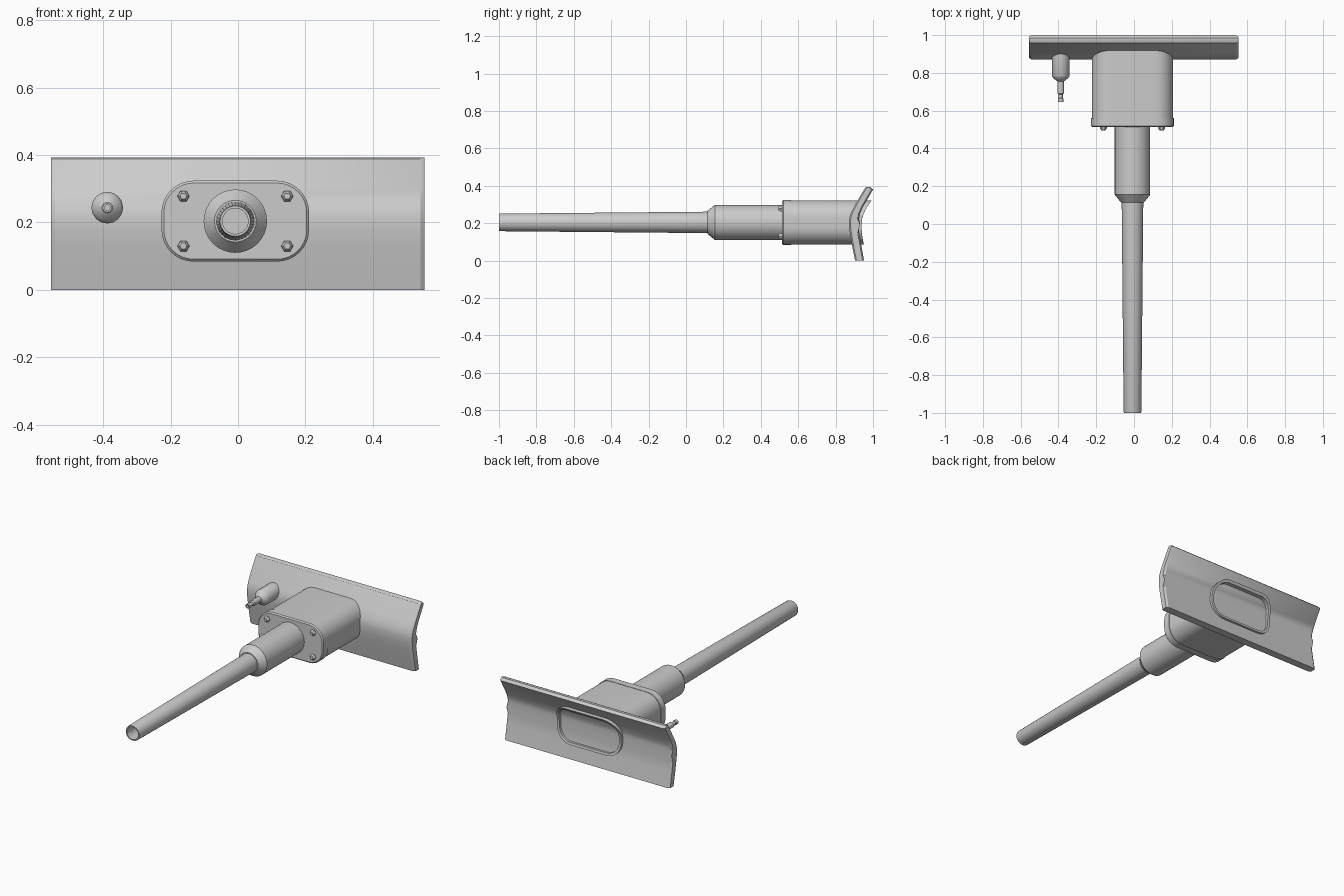
import bpy, bmesh, math

if "Cube" in bpy.data.objects:
    bpy.data.objects.remove(bpy.data.objects["Cube"])

grey = bpy.data.materials.new("plain grey")
grey.diffuse_color = (0.6, 0.6, 0.6, 1)
grey.use_nodes = True
grey.node_tree.nodes["Principled BSDF"].inputs["Base Color"].default_value = grey.diffuse_color

CX, CZ = -0.008, 0.204          # axis shared by housing and barrel


def finish(bm, name, angle=30):
    bmesh.ops.remove_doubles(bm, verts=bm.verts, dist=1e-5)
    bmesh.ops.recalc_face_normals(bm, faces=bm.faces)
    me = bpy.data.meshes.new(name)
    bm.to_mesh(me)
    bm.free()
    me.materials.append(grey)
    ob = bpy.data.objects.new(name, me)
    bpy.context.collection.objects.link(ob)
    bpy.ops.object.select_all(action='DESELECT')
    ob.select_set(True)
    bpy.context.view_layer.objects.active = ob
    bpy.ops.object.shade_smooth_by_angle(angle=math.radians(angle))
    return ob


def skin(bm, loops):
    """Join successive closed loops of equal length with quads."""
    rows = [[bm.verts.new(p) for p in loop] for loop in loops]
    for a, b in zip(rows, rows[1:]):
        n = len(a)
        for i in range(n):
            j = (i + 1) % n
            bm.faces.new((a[i], a[j], b[j], b[i]))
    return rows


def lathe(name, profile, x, z, sides=32):
    """Revolve (radius, y) points about an axis parallel to y."""
    bm = bmesh.new()
    angles = [2 * math.pi * i / sides for i in range(sides)]
    rows = skin(bm, [[(x + r * math.cos(a), y, z + r * math.sin(a)) for a in angles]
                     for r, y in profile])
    bm.faces.new(rows[0])
    bm.faces.new(rows[-1])
    return finish(bm, name)


def rounded(hw, hh, rad, seg=8):
    """Rounded rectangle outline in x and z around the main axis."""
    pts = []
    for k, (sx, sz) in enumerate([(1, 1), (-1, 1), (-1, -1), (1, -1)]):
        for i in range(seg + 1):
            a = math.pi / 2 * (k + i / seg)
            pts.append((CX + sx * (hw - rad) + rad * math.cos(a),
                        CZ + sz * (hh - rad) + rad * math.sin(a)))
    return pts


# Curved mounting plate: bent profile swept along x with chamfered ends
plate_profile = [
    (0.904, 0.0), (0.890, 0.07), (0.879, 0.13), (0.873, 0.17), (0.871, 0.21),
    (0.875, 0.235), (0.884, 0.26), (0.905, 0.30), (0.957, 0.388), (0.967, 0.393),
    (0.985, 0.393), (1.0, 0.380), (0.948, 0.29), (0.932, 0.255), (0.925, 0.225),
    (0.923, 0.19), (0.926, 0.15), (0.936, 0.09), (0.952, 0.0)]
my = sum(p[0] for p in plate_profile) / len(plate_profile)


def plate_loop(x, inset):
    out = []
    for y, z in plate_profile:
        # shift the two skins toward each other at the chamfered ends
        front = y < 0.925 + max(0, z - 0.25) * 0.35
        out.append((x, y + (inset if front else -inset), z))
    return out


bm = bmesh.new()
rows = skin(bm, [plate_loop(-0.555, 0.008), plate_loop(-0.543, 0),
                 plate_loop(0.541, 0), plate_loop(0.553, 0.008)])
bm.faces.new(rows[0])
bm.faces.new(rows[-1])
finish(bm, "mounting_plate")


# Housing: passes through the plate and ends in a raised curved rim
def rim_y(z):
    pts = [(0.08, 0.952), (0.13, 0.942), (0.19, 0.938), (0.23, 0.942),
           (0.27, 0.958), (0.33, 0.998)]
    for (z0, y0), (z1, y1) in zip(pts, pts[1:]):
        if z <= z1:
            return y0 + (y1 - y0) * (z - z0) / (z1 - z0)
    return pts[-1][1]


outer = rounded(0.215, 0.118, 0.093)
inner = rounded(0.200, 0.103, 0.080)
bm = bmesh.new()
rows = skin(bm, [[(x, 0.55, z) for x, z in outer],
                 [(x, rim_y(z), z) for x, z in outer],
                 [(x, rim_y(z), z) for x, z in inner],
                 [(x, 0.90, z) for x, z in inner]])
bm.faces.new(rows[0])
bm.faces.new(rows[-1])
finish(bm, "housing")

# Front cover with a small chamfer
edge = rounded(0.219, 0.120, 0.095)
face = rounded(0.212, 0.113, 0.088)
bm = bmesh.new()
rows = skin(bm, [[(x, 0.513, z) for x, z in face], [(x, 0.520, z) for x, z in edge],
                 [(x, 0.562, z) for x, z in edge]])
bm.faces.new(rows[0])
bm.faces.new(rows[-1])
finish(bm, "front_cover")

# Hexagonal cover bolts
for sx in (-1, 1):
    for sz in (-1, 1):
        lathe("cover_bolt", [(0.018, 0.52), (0.018, 0.506), (0.010, 0.494)],
              CX + sx * 0.154, CZ + sz * 0.074, 6)

# Collar and tapered hollow barrel
lathe("collar", [(0.094, 0.53), (0.094, 0.155), (0.062, 0.115), (0.05, 0.115)], CX, CZ)
lathe("barrel", [(0.058, 0.2), (0.047, -0.994), (0.045, -1.0), (0.038, -1.0), (0.038, -0.3)],
      CX, CZ)

# Small side nozzle
lathe("side_nozzle", [(0.047, 0.91), (0.047, 0.785), (0.040, 0.773), (0.020, 0.757),
                      (0.017, 0.755), (0.017, 0.692), (0.011, 0.686), (0.011, 0.668),
                      (0.014, 0.664), (0.014, 0.645), (0.008, 0.645), (0.008, 0.68)],
      -0.388, 0.244, 16)
